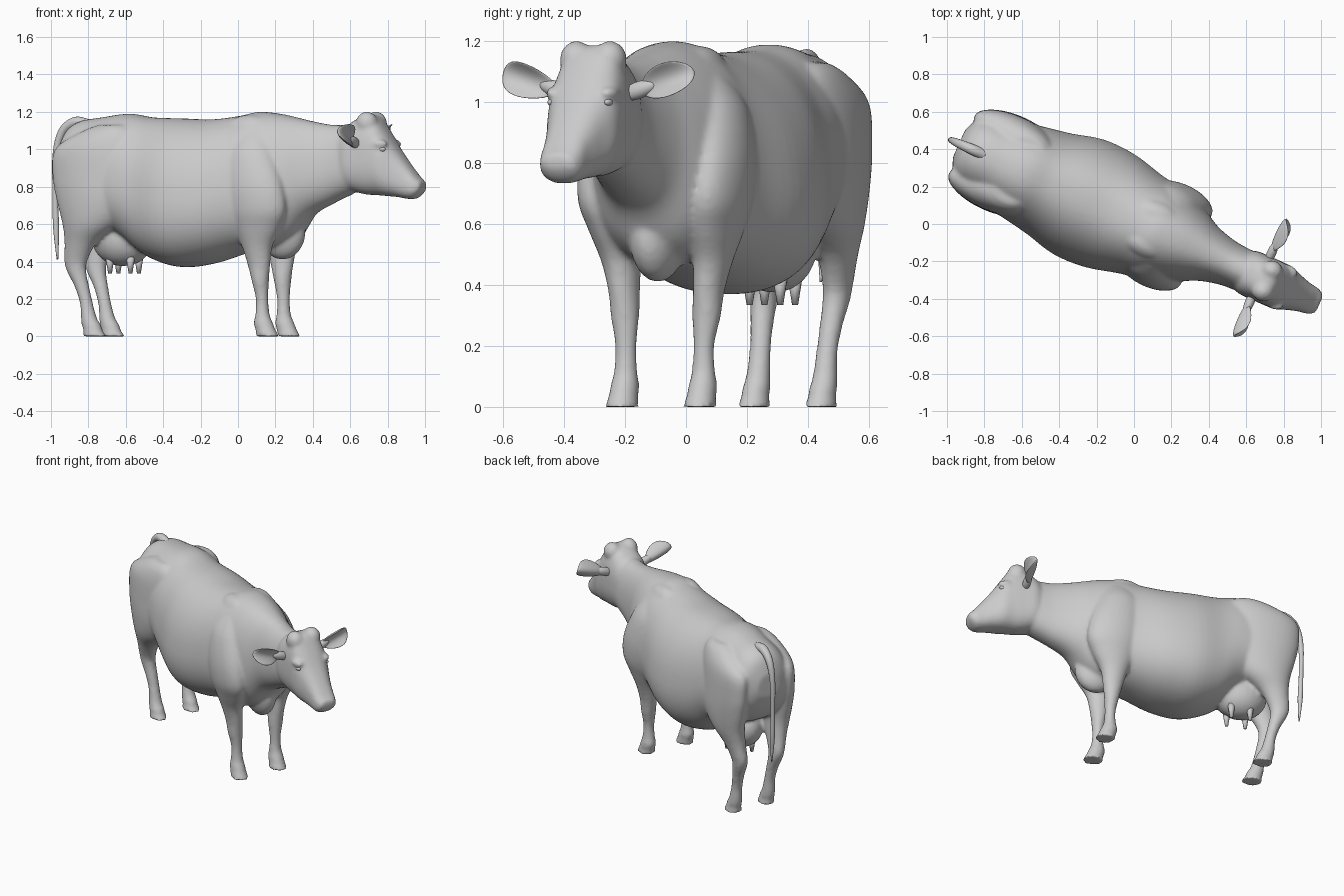
import bpy, bmesh, math
from mathutils import Matrix, Vector

default = bpy.data.objects.get("Cube")
if default:
    bpy.data.objects.remove(default, do_unlink=True)

# The animal is built facing +x, then turned to stand diagonally
PLACE = Matrix.Translation((0.005, 0.011, 0)) @ Matrix.Rotation(math.radians(-24), 4, 'Z')

hide = bpy.data.materials.new("plain_grey")
hide.use_nodes = True
hide.diffuse_color = (0.6, 0.6, 0.6, 1)
hide.node_tree.nodes["Principled BSDF"].inputs["Base Color"].default_value = hide.diffuse_color


def interpolate(rows, steps=4):
    """Catmull-Rom smoothing of a list of section parameters."""
    out = []
    for i in range(len(rows) - 1):
        a, b, c, d = (rows[max(0, min(len(rows) - 1, i + k))] for k in (-1, 0, 1, 2))
        for s in range(steps):
            t = s / steps
            out.append([q + t / 2 * (r - p + t * (2*p - 5*q + 4*r - e + t * (3*(q - r) + e - p)))
                        for p, q, r, e in zip(a, b, c, d)])
    return out + [list(rows[-1])]


def power(value, exponent):
    return math.copysign(abs(value) ** exponent, value)


def skin_rings(bm, rings):
    """Bridge rings of points into a closed tube."""
    loops = [[bm.verts.new(p) for p in ring] for ring in rings]
    for low, high in zip(loops, loops[1:]):
        for i in range(len(low)):
            j = (i + 1) % len(low)
            bm.faces.new((low[i], low[j], high[j], high[i]))
    bm.faces.new(loops[0][::-1])
    bm.faces.new(loops[-1])


ANGLES = [math.tau * i / 64 for i in range(64)]


def trunk(bm, rows, squareness, taper):
    """Rows: along, bottom, top, half width."""
    rings = []
    for x, low, high, wide in interpolate(rows):
        ring = []
        for a in ANGLES:
            up = power(math.sin(a), squareness)
            side = power(math.cos(a), squareness) * wide * (1 - taper * up)
            ring.append((x, side, (low + high) / 2 + up * (high - low) / 2))
        rings.append(ring)
    skin_rings(bm, rings)


def limb(bm, rows):
    """Rows: height, along, sideways, half length, half width; made on both sides."""
    for side in (1, -1):
        skin_rings(bm, [[(x + rx * math.cos(a), side * (y + ry * math.sin(a)), z) for a in ANGLES]
                        for z, x, y, rx, ry in interpolate(rows)])


def ball(bm, centre, radii, turn=Matrix.Identity(4)):
    matrix = Matrix.Translation(centre) @ turn @ Matrix.Diagonal((*radii, 1))
    return bmesh.ops.create_uvsphere(bm, u_segments=24, v_segments=16, radius=1, matrix=matrix)["verts"]


def finish(bm, name):
    bmesh.ops.recalc_face_normals(bm, faces=bm.faces)
    mesh = bpy.data.meshes.new(name)
    bm.to_mesh(mesh)
    bm.free()
    mesh.transform(PLACE)
    mesh.materials.append(hide)
    for face in mesh.polygons:
        face.use_smooth = True
    obj = bpy.data.objects.new(name, mesh)
    bpy.context.collection.objects.link(obj)
    return obj


body = bmesh.new()

# Barrel, rump and neck
trunk(body, [
    (-1.03, .84, 1.0, .08), (-.99, .74, 1.1, .16), (-.92, .65, 1.15, .21), (-.8, .59, 1.17, .235),
    (-.64, .52, 1.19, .265), (-.5, .42, 1.17, .29), (-.33, .37, 1.165, .33), (-.15, .39, 1.16, .325),
    (.02, .44, 1.18, .285), (.12, .46, 1.2, .265), (.24, .47, 1.19, .235), (.34, .53, 1.17, .195),
    (.43, .645, 1.15, .15), (.55, .71, 1.13, .12), (.68, .77, 1.13, .11), (.76, .82, 1.1, .08)],
    .88, .13)

# Head
trunk(body, [
    (.59, .87, 1.06, .07), (.65, .79, 1.13, .12), (.74, .76, 1.18, .125), (.81, .755, 1.18, .125),
    (.87, .75, 1.1, .122), (.93, .745, 1.01, .1), (.99, .735, .93, .082), (1.03, .735, .88, .076),
    (1.06, .755, .845, .066), (1.08, .785, .83, .048)], .78, .04)

# Brisket and udder
ball(body, (.255, 0, .56), (.13, .085, .15))
ball(body, (-.68, 0, .52), (.17, .135, .145))

# Poll lobes, brow ridges and shoulder blade tops
for side in (1, -1):
    ball(body, (.775, side * .06, 1.14), (.06, .055, .062))
    ball(body, (.86, side * .098, 1.03), (.05, .03, .022))
    ball(body, (.1, side * .08, 1.1), (.14, .08, .085))

# Front legs with shoulders
limb(body, [
    (1.08, .14, .13, .09, .06), (.98, .14, .165, .14, .09), (.82, .17, .2, .17, .09),
    (.68, .19, .2, .17, .088), (.58, .185, .18, .135, .08), (.48, .18, .165, .085, .062),
    (.38, .185, .152, .062, .05), (.3, .19, .147, .047, .047), (.2, .198, .14, .034, .035),
    (.12, .2, .14, .038, .038), (.07, .205, .14, .053, .046), (.03, .22, .14, .055, .048),
    (0, .23, .14, .064, .055)])

# Hind legs with hips and thighs
limb(body, [
    (1.13, -.68, .135, .08, .05), (1.09, -.71, .15, .15, .075), (1.0, -.77, .165, .23, .092),
    (.85, -.775, .17, .235, .097), (.72, -.77, .17, .215, .097), (.6, -.8, .165, .155, .085),
    (.5, -.86, .15, .09, .062), (.4, -.895, .135, .064, .047), (.34, -.89, .13, .052, .043),
    (.27, -.865, .125, .04, .038), (.18, -.84, .12, .035, .035), (.1, -.825, .12, .043, .04),
    (.06, -.81, .12, .053, .044), (.03, -.8, .12, .053, .045), (0, -.79, .12, .066, .053)])

# Blend everything into one hide
cow_body = finish(body, "cow_body")
remesh = cow_body.modifiers.new("blend", 'REMESH')
remesh.mode = 'VOXEL'
remesh.voxel_size = .011
remesh.use_smooth_shade = True
soften = cow_body.modifiers.new("soften", 'SMOOTH')
soften.factor = .5
soften.iterations = 8

# Cupped ears, broadest towards the tip
for side, name in ((1, "left_ear"), (-1, "right_ear")):
    bm = bmesh.new()
    verts = ball(bm, (0, 0, 0), (.018, .1, .055))
    for v in verts:
        v.co.z *= 1 + 1.5 * v.co.y
        v.co.x += 16 * v.co.z ** 2 - .02
    bmesh.ops.rotate(bm, verts=verts, cent=(0, 0, 0), matrix=Matrix.Rotation(.32, 3, 'X'))
    for v in verts:
        v.co += Vector((.75, .248, 1.07))
        v.co.y *= side
    finish(bm, name)

# Ear stalks and eyes
for side, label in ((1, "left"), (-1, "right")):
    bm = bmesh.new()
    ball(bm, (.735, side * .145, 1.04), (.025, .07, .028), Matrix.Rotation(side * .32, 4, 'X'))
    finish(bm, label + "_ear_stalk")
    bm = bmesh.new()
    ball(bm, (.88, side * .101, 1.0), (.022, .014, .013))
    finish(bm, label + "_eye")

# Teats
bm = bmesh.new()
for x in (-.73, -.61):
    for y in (-.055, .055):
        bmesh.ops.create_cone(bm, cap_ends=True, segments=12, radius1=.01, radius2=.026, depth=.1,
                              matrix=Matrix.Translation((x, y, .385)))
finish(bm, "teats")

# Tail: arched root hanging to a thin tip
tail_path = [(-.88, 1.13, .03), (-.96, 1.145, .028), (-1.035, 1.09, .023), (-1.073, .96, .017),
             (-1.075, .75, .014), (-1.07, .58, .016), (-1.062, .41, .004)]
bm = bmesh.new()
points = interpolate(tail_path, 6)
rings = []
for i, (x, z, r) in enumerate(points):
    before, after = points[max(i - 1, 0)], points[min(i + 1, len(points) - 1)]
    along = Vector((after[0] - before[0], 0, after[1] - before[1])).normalized()
    across = along.cross(Vector((0, 1, 0)))
    rings.append([Vector((x, 0, z)) + r * (across * math.cos(a) + Vector((0, math.sin(a), 0)))
                  for a in ANGLES[::4]])
skin_rings(bm, rings)
finish(bm, "tail")
